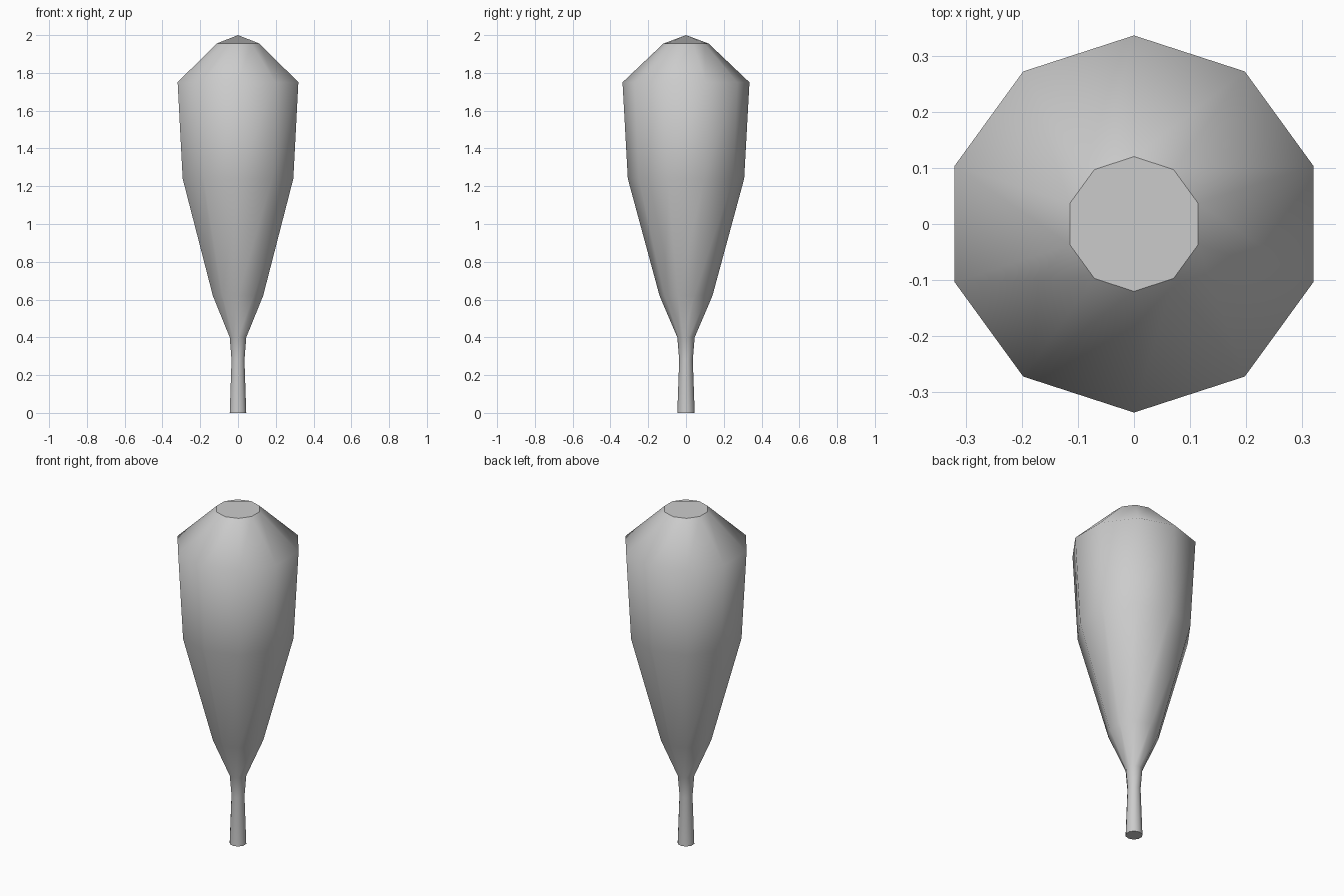
import bpy, bmesh, math

if "Cube" in bpy.data.objects:
    bpy.data.objects.remove(bpy.data.objects["Cube"])

SIDES = 10
# Radius, height from the handle foot up to the shoulder rim
PROFILE = [(0.046, 0), (0.036, 0.28), (0.046, 0.40), (0.14, 0.62),
           (0.308, 1.24), (0.336, 1.75), (0.12, 1.955)]

bm = bmesh.new()


def ring(r, z):
    # corners fall on the y axis
    return [bm.verts.new((r * math.sin(2 * math.pi * i / SIDES),
                          -r * math.cos(2 * math.pi * i / SIDES), z))
            for i in range(SIDES)]


# Handle, flared body and shoulder
rings = [ring(r, z) for r, z in PROFILE]
for low, high in zip(rings, rings[1:]):
    for i in range(SIDES):
        j = (i + 1) % SIDES
        bm.faces.new((low[i], low[j], high[j], high[i]))

# Flat foot and shallow pointed cap
bm.faces.new(rings[0][::-1])
tip = bm.verts.new((0, 0, 2))
for i in range(SIDES):
    bm.faces.new((rings[-1][i], rings[-1][(i + 1) % SIDES], tip))

# Smooth sides with crisp foot and cap edges
for f in bm.faces:
    f.smooth = True
for loop in (rings[0], rings[-1]):
    for i in range(SIDES):
        bm.edges.get((loop[i], loop[(i + 1) % SIDES])).smooth = False

mesh = bpy.data.meshes.new("club")
bm.to_mesh(mesh)
bm.free()
club = bpy.data.objects.new("club", mesh)
bpy.context.collection.objects.link(club)

# The cap is shaded evenly, facing straight up
normals = [(0, 0, 0)] * len(mesh.loops)
for p in mesh.polygons:
    if len(p.vertices) == 3:
        for k in p.loop_indices:
            normals[k] = (0, 0, 1)
mesh.normals_split_custom_set(normals)
